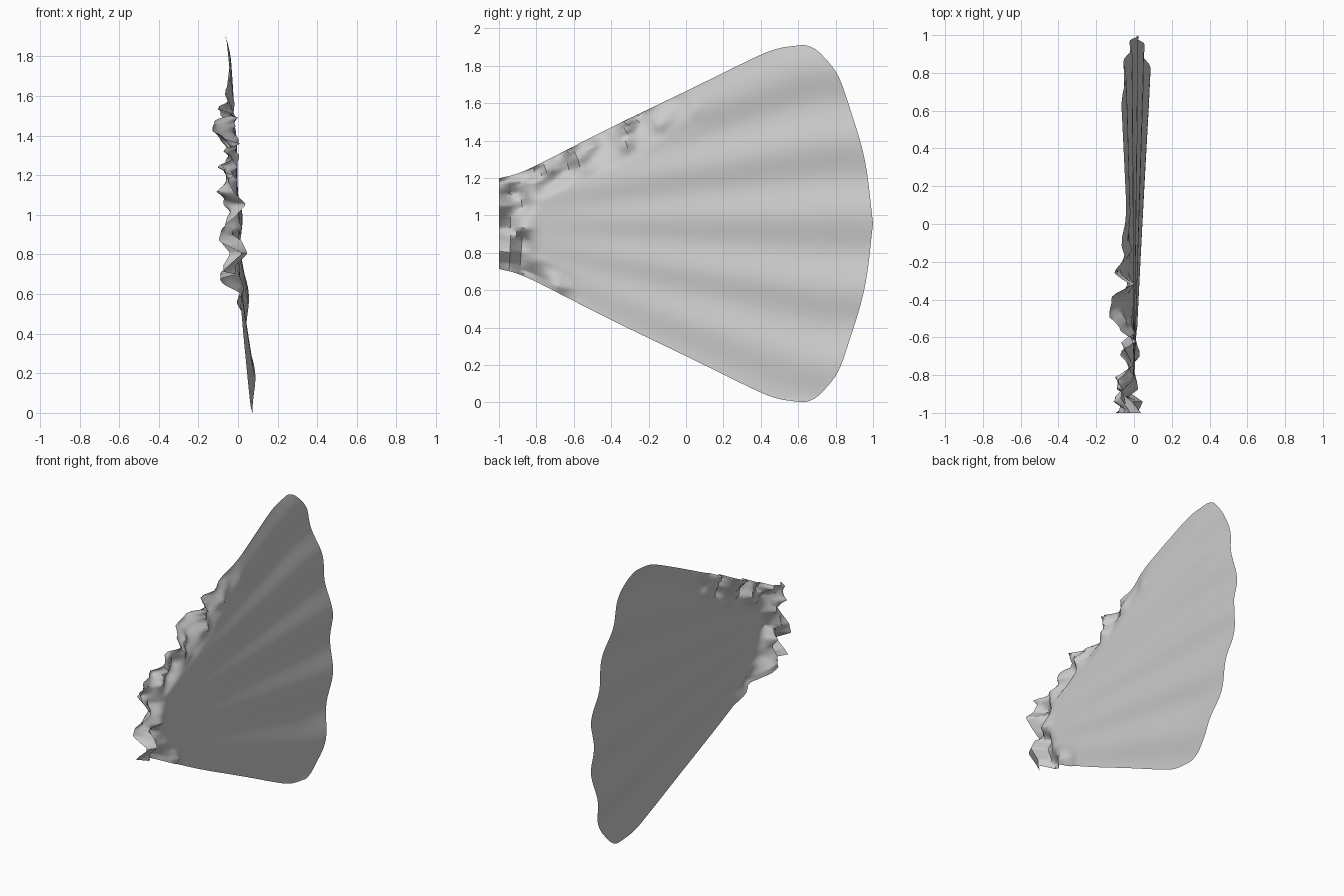
import bpy
import math
import random

if "Cube" in bpy.data.objects:
    bpy.data.objects.remove(bpy.data.objects["Cube"])

random.seed(7)
CENTRE_Z = 0.956
ROWS, COLS = 72, 64


# smooth curve through (position, value) points
def curve(points, x):
    n = len(points)
    x = min(max(x, points[0][0]), points[-1][0])

    def slope(i):
        a, b = points[max(i - 1, 0)], points[min(i + 1, n - 1)]
        return (b[1] - a[1]) / (b[0] - a[0])
    i = 0
    while i < n - 2 and x > points[i + 1][0]:
        i += 1
    (x0, y0), (x1, y1) = points[i], points[i + 1]
    w = x1 - x0
    t = (x - x0) / w
    return ((2*t**3 - 3*t*t + 1) * y0 + (t**3 - 2*t*t + t) * w * slope(i)
            + (3*t*t - 2*t**3) * y1 + (t**3 - t*t) * w * slope(i + 1))


# half height of the fan along y, and its rounded outer edge by angle
half_height = [(-1, 0.242), (-0.9, 0.268), (-0.8, 0.312), (-0.4, 0.515),
               (0, 0.708), (0.4, 0.903), (0.5, 0.938), (0.62, 0.955)]
outer_edge = [(0, 1.0), (0.357, 0.957), (0.708, 0.875), (0.979, 0.812),
              (1.194, 0.74), (1.325, 0.70), (1.571, 0.62)]


def clamp(v):
    return max(0.0, min(1.0, v))


# coarse random lattice for the torn root, sampled with linear blending
lattice = [[random.uniform(-1, 1) for _ in range(60)] for _ in range(60)]


def crumple(y, z):
    a, b = (y + 1) / 0.062, z / 0.062
    i, j = int(a), int(b)
    f, g = a - i, b - j
    top = lattice[i][j] * (1 - g) + lattice[i][j + 1] * g
    bot = lattice[i + 1][j] * (1 - g) + lattice[i + 1][j + 1] * g
    return top * (1 - f) + bot * f


def fan_point(u, k):
    angle = k * math.pi / 2
    t = math.sin(angle)
    end = curve(outer_edge, abs(angle))
    y = -1 + u * (end + 1)
    half = curve(half_height, -1 + 1.62 * u)
    z = CENTRE_Z + t * half
    # gentle twist with radiating ripples
    x = -0.077 * t * u**1.2 + 0.012 * u
    x += 0.014 * clamp(u * 1.3 - 0.15) * math.cos(2 * math.pi * (t - 0.05) / 0.42)
    # crumpled band at the root and along both side edges
    rough = clamp((-0.78 - y) / 0.12)
    top_gap, low_gap = (1 - t) * half, (1 + t) * half
    rough = max(rough, clamp(1.4 - top_gap / 0.13) * clamp((0.1 - y) / 0.5))
    rough = max(rough, clamp(1.3 - low_gap / 0.09) * clamp((-0.55 - y) / 0.25))
    x += rough * (0.085 * crumple(y, z) - 0.035)
    return (x, y, z)


# fan sheet
verts = [fan_point(c / COLS, 2 * r / ROWS - 1)
         for r in range(ROWS + 1) for c in range(COLS + 1)]
w = COLS + 1
faces = [(r*w + c, r*w + c + 1, (r+1)*w + c + 1, (r+1)*w + c)
         for r in range(ROWS) for c in range(COLS)]
mesh = bpy.data.meshes.new("tail_fin")
mesh.from_pydata(verts, [], faces)
mesh.update()
fin = bpy.data.objects.new("tail_fin", mesh)
bpy.context.collection.objects.link(fin)

bpy.context.view_layer.objects.active = fin
fin.select_set(True)
bpy.ops.object.shade_smooth_by_angle(angle=math.radians(50))
